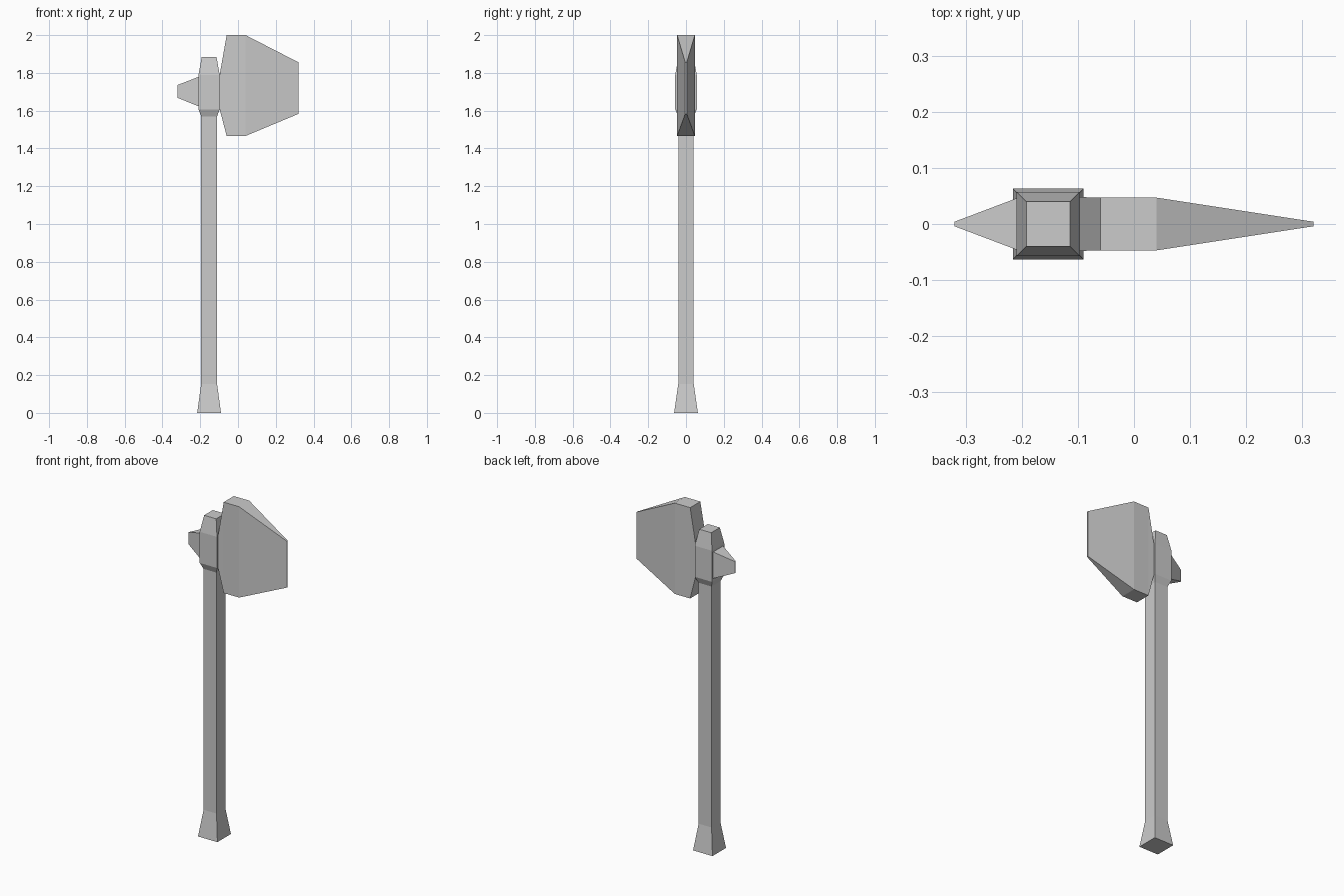
import bpy
import bmesh

if "Cube" in bpy.data.objects:
    bpy.data.objects.remove(bpy.data.objects["Cube"])


def loft(name, rings):
    """Skin a list of four-point rings into one closed flat-faced solid."""
    bm = bmesh.new()
    loops = [[bm.verts.new(p) for p in ring] for ring in rings]
    for a, b in zip(loops, loops[1:]):
        for i in range(4):
            j = (i + 1) % 4
            bm.faces.new((a[i], a[j], b[j], b[i]))
    bm.faces.new(loops[0])
    bm.faces.new(loops[-1])
    bmesh.ops.recalc_face_normals(bm, faces=bm.faces)
    mesh = bpy.data.meshes.new(name)
    bm.to_mesh(mesh)
    bm.free()
    obj = bpy.data.objects.new(name, mesh)
    bpy.context.collection.objects.link(obj)
    return obj


HAFT_X = -0.153


def level(z, hx, hy):
    """Horizontal rectangle around the haft axis."""
    return [(HAFT_X + sx * hx, sy * hy, z)
            for sx, sy in ((-1, -1), (1, -1), (1, 1), (-1, 1))]


def section(x, hy, low, high):
    """Upright rectangle across the head at x."""
    return [(x, -hy, low), (x, hy, low), (x, hy, high), (x, -hy, high)]


# Square haft with flared foot, running up into the collar
loft("haft_and_collar", [
    level(0.0, 0.063, 0.063),
    level(0.154, 0.042, 0.041),
    level(1.57, 0.042, 0.041),
    level(1.607, 0.056, 0.057),
    level(1.79, 0.056, 0.057),
    level(1.885, 0.039, 0.040),
])

# Broad blade narrowing to a thin cutting edge
loft("blade", [
    section(-0.097, 0.048, 1.607, 1.79),
    section(-0.06, 0.047, 1.466, 2.0),
    section(0.04, 0.047, 1.466, 2.0),
    section(0.32, 0.004, 1.583, 1.856),
])

# Small wedge on the back of the head
loft("back_spike", [
    section(-0.209, 0.046, 1.623, 1.779),
    section(-0.32, 0.004, 1.668, 1.736),
])
